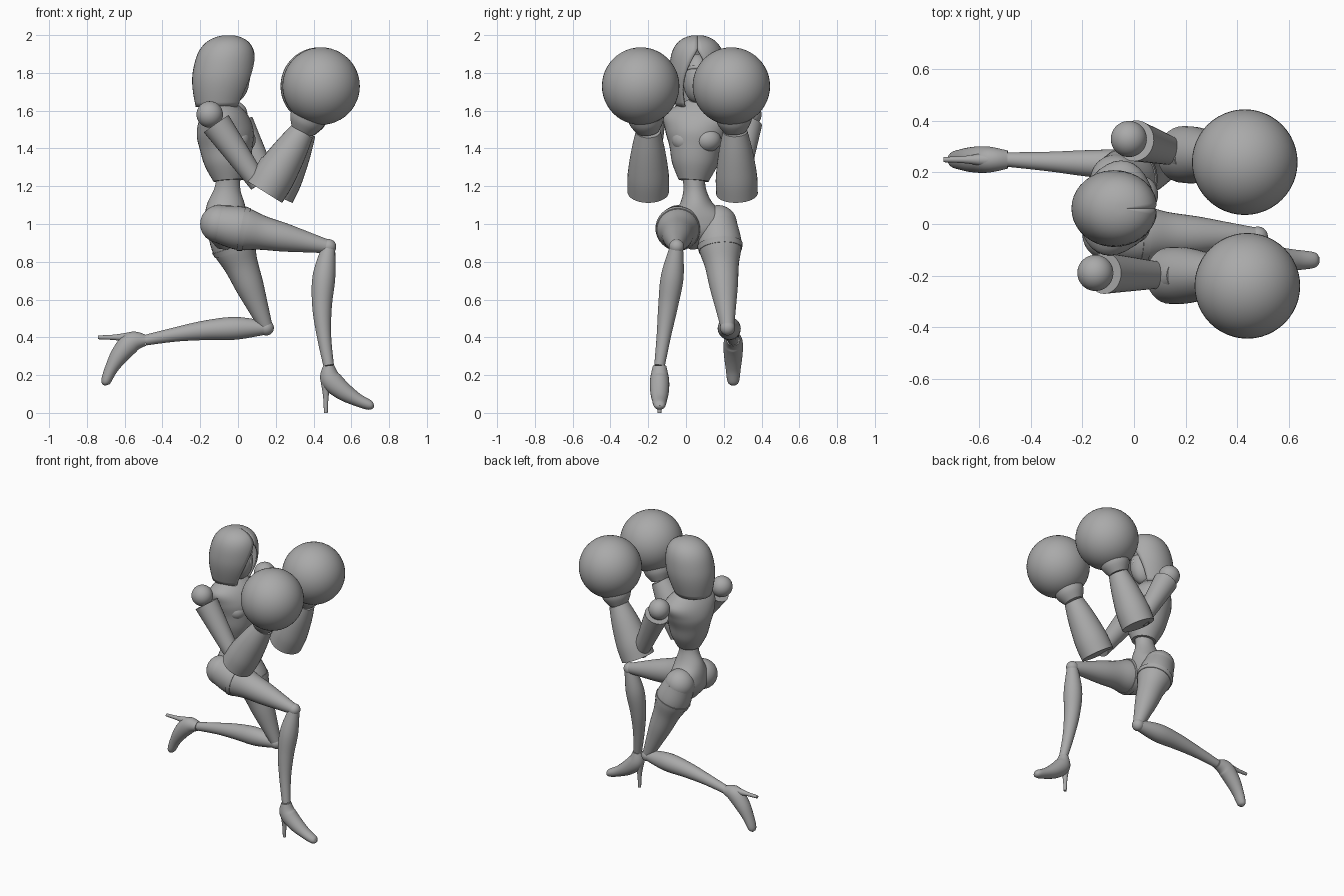
import bpy, bmesh, math
from mathutils import Vector

cube = bpy.data.objects.get("Cube")
if cube:
    bpy.data.objects.remove(cube, do_unlink=True)

GREY = (0.4, 0.4, 0.4, 1)
material = bpy.data.materials.new("plain grey")
material.use_nodes = True
material.diffuse_color = GREY
material.node_tree.nodes["Principled BSDF"].inputs["Base Color"].default_value = GREY

FORWARD, LEFTWARD, UPWARD = Vector((1, 0, 0)), Vector((0, 1, 0)), Vector((0, 0, 1))
TWISTED = Vector((.25, 1, 0)).normalized()   # line through the shoulders
SIDES = 32


def finish(name, bm):
    bmesh.ops.recalc_face_normals(bm, faces=bm.faces[:])
    mesh = bpy.data.meshes.new(name)
    bm.to_mesh(mesh)
    bm.free()
    part = bpy.data.objects.new(name, mesh)
    bpy.context.collection.objects.link(part)
    mesh.materials.append(material)
    bpy.ops.object.select_all(action='DESELECT')
    part.select_set(True)
    bpy.context.view_layer.objects.active = part
    bpy.ops.object.shade_smooth_by_angle(angle=math.radians(40))
    return part


def curve_through(values, steps=6):
    """Smooth interpolation through a list of numbers or vectors."""
    last = len(values) - 1
    result = []
    for i in range(last):
        before, start, end, after = (values[max(0, min(last, i + k))] for k in (-1, 0, 1, 2))
        for s in range(steps):
            t = s / steps
            slope_in, slope_out = (end - before) / 2, (after - start) / 2
            bend = slope_in + slope_out - (end - start) * 2
            lift = (end - start) * 3 - slope_in * 2 - slope_out
            result.append(start + slope_in * t + lift * t * t + bend * t ** 3)
    return result + [values[last]]


def skin(bm, rows, closed):
    """Bridge neighbouring rows of vertices."""
    count = len(rows[0])
    for low, high in zip(rows, rows[1:]):
        for k in range(count if closed else count - 1):
            n = (k + 1) % count
            bm.faces.new((low[k], low[n], high[n], high[k]))


def tube(name, points, depths, widths=None, side=LEFTWARD):
    """Elliptical sections swept along a smooth path, capped at both ends."""
    path = curve_through(points)
    deep = curve_through(depths)
    wide = curve_through(widths or depths)
    bm = bmesh.new()
    rows = []
    for i, centre in enumerate(path):
        along = (path[min(i + 1, len(path) - 1)] - path[max(i - 1, 0)]).normalized()
        across = (side - along * side.dot(along)).normalized()
        outward = across.cross(along)
        row = []
        for k in range(SIDES):
            turn = math.tau * k / SIDES
            row.append(bm.verts.new(centre + outward * deep[i] * math.cos(turn)
                                    + across * wide[i] * math.sin(turn)))
        rows.append(row)
    skin(bm, rows, closed=True)
    bm.faces.new(rows[0])
    bm.faces.new(rows[-1])
    return finish(name, bm)


def limb(name, start, end, depths, widths=None, side=LEFTWARD, bow=Vector()):
    """Tube with evenly spaced sections from start to end, bowed in the middle."""
    last = len(depths) - 1
    points = [start.lerp(end, i / last) + bow * math.sin(math.pi * i / last)
              for i in range(last + 1)]
    return tube(name, points, depths, widths, side)


def ball(name, centre, radius, scale=(1, 1, 1)):
    bm = bmesh.new()
    bmesh.ops.create_uvsphere(bm, u_segments=48, v_segments=24, radius=radius)
    bmesh.ops.scale(bm, vec=scale, verts=bm.verts)
    bmesh.ops.translate(bm, vec=centre, verts=bm.verts)
    return finish(name, bm)


# Torso shell, waist with pelvis, and neck
waist, collar = Vector((-.05, .04, 1.23)), Vector((-.08, .07, 1.66))
crotch, head = Vector((-.08, .07, .87)), Vector((-.03, .06, 1.77))
limb("torso", waist, collar, [.08, .12, .14, .15, .12, .05],
     [.08, .12, .14, .17, .18, .05], TWISTED)
for label, sign in (("right", -1), ("left", 1)):
    chest = waist.lerp(collar, .5) + TWISTED * sign * .06 + FORWARD * .08
    ball(label + "_chest_plate", chest, .08, (.8, .9, .8))
limb("pelvis", waist + UPWARD * .03, crotch, [.06, .07, .1, .11, .1, .03],
     [.06, .06, .09, .16, .16, .05])
limb("neck", collar - UPWARD * .1, head, [.06, .05, .05])

# Hood: rings that taper at the crown and leave a pointed arch open in front
bm = bmesh.new()
rows = []
LEVELS = 24
for i in range(LEVELS):
    u = math.sin(math.pi / 2 * i / LEVELS)
    size = math.sqrt(1 - u ** 6) * (.75 + .25 * math.sin(math.pi / 2 * min(1, 2 * u)))
    middle = Vector((-.1 + .05 * u, head.y, 1.62 + .38 * u))
    gap = math.radians(max(.1, 38 * (1 - (u / .8) ** 2)))
    row = []
    for k in range(SIDES + 1):
        turn = gap + (math.tau - 2 * gap) * k / SIDES
        row.append(bm.verts.new(middle + FORWARD * .165 * size * math.cos(turn)
                                + LEFTWARD * .15 * size * math.sin(turn)))
    rows.append(row)
skin(bm, rows, closed=False)
bm.faces.new(rows[-1])
hood = finish("hood", bm)
cloth = hood.modifiers.new("cloth thickness", 'SOLIDIFY')
cloth.thickness = .01
cloth.offset = -1

# Face inside the hood
ball("face", head, .13, (.7, .6, 1))
bridge = head + FORWARD * .08
limb("nose", bridge + UPWARD * .04, bridge - UPWARD * .03, [.005, .015, .005])
temple = head + FORWARD * .04 + UPWARD * .05
tube("brow_band", [temple - LEFTWARD * .07, bridge + UPWARD * .06, temple + LEFTWARD * .07],
     [.01, .01, .01], side=UPWARD)

# Arms: shoulder, upper arm, flared sleeve, wrist and round glove
arms = {
    "right": [(-.15, -.19, 1.58), (.14, -.2, 1.17), (.34, -.2, 1.49), (.44, -.24, 1.73)],
    "left": [(-.02, .33, 1.58), (.19, .27, 1.16), (.35, .26, 1.49), (.43, .24, 1.73)],
}
for label, pose in arms.items():
    shoulder, elbow, wrist, fist = map(Vector, pose)
    ball(label + "_shoulder", shoulder, .07)
    limb(label + "_upper_arm", shoulder.lerp(elbow, .12), elbow.lerp(shoulder, .1),
         [.08, .07, .06, .05])
    limb(label + "_sleeve", elbow, wrist, [.11, .11, .1, .085, .065])
    limb(label + "_wrist", wrist, wrist.lerp(fist, .4), [.06, .09, .1])
    lower = elbow + (wrist - elbow).cross(LEFTWARD).normalized() * .07
    limb(label + "_sleeve_panel", lower.lerp(lower + wrist - elbow, .1),
         lower.lerp(lower + wrist - elbow, .4), [.04, .04, .04], [.06, .06, .05])
    ball(label + "_glove", fist, .205)

# Legs: hip, thigh, band, knee, shin and heeled shoe; toes and heels follow the shin's pose
legs = {
    "right": ([(-.1, -.04, 1), (.48, -.05, .88), (.48, -.14, .25)],
              -FORWARD * .035, FORWARD, -UPWARD),
    "left": ([(-.07, .17, 1), (.15, .22, .45), (-.49, .25, .385)],
             UPWARD * .02, -UPWARD, -FORWARD),
}
for label, (pose, bow, toward, down) in legs.items():
    hip, knee, ankle = map(Vector, pose)
    ball(label + "_hip", hip, .1)
    limb(label + "_thigh", hip, knee, [.1, .115, .09, .075, .055, .035])
    limb(label + "_thigh_band", hip.lerp(knee, .2), hip.lerp(knee, .25), [.12, .115])
    ball(label + "_knee", knee, .04)
    limb(label + "_shin", knee, ankle, [.035, .06, .052, .038, .028], bow=bow)
    steps = [(0, 0), (.01, .07), (.07, .13), (.15, .18), (.22, .21), (.24, .215)]
    tube(label + "_shoe", [ankle + toward * a + down * b for a, b in steps],
         [.03, .055, .05, .035, .025, .005], [.035, .05, .05, .04, .03, .01])
    back = ankle - toward * .015
    limb(label + "_heel", back + down * .07, back + down * .25, [.03, .015, .01])
